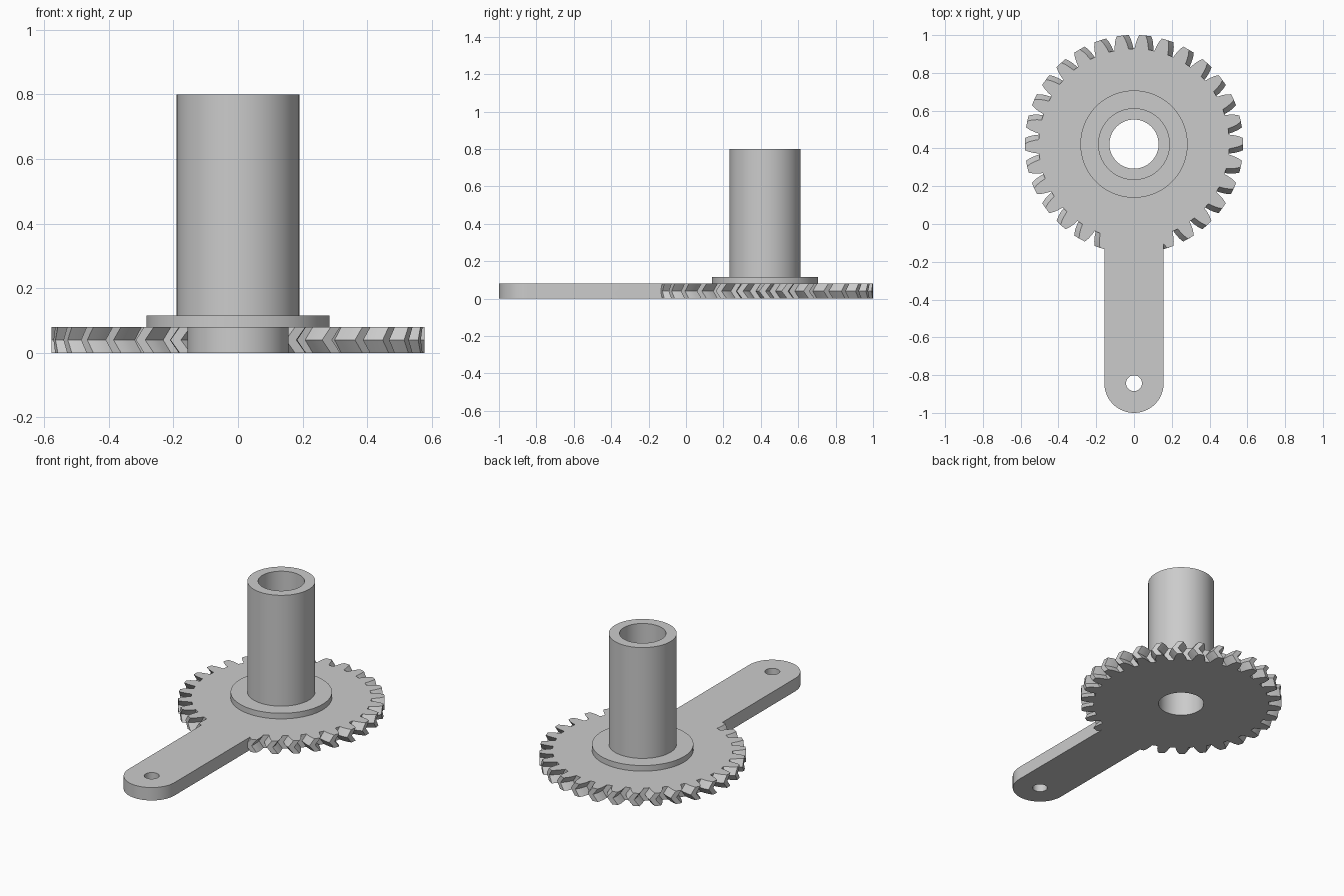
import bpy
import bmesh
from math import sin, cos, pi, radians

# Main dimensions
GEAR_Y = 0.423
TEETH = 30
PLATE = 0.08
BORE = 0.13
ARM_R = 0.157
ARM_Y = -1 + ARM_R
SEGMENTS = 96

cube = bpy.data.objects.get("Cube")
if cube:
    bpy.data.objects.remove(cube)

grey = bpy.data.materials.new("plain grey")
grey.use_nodes = True
grey.diffuse_color = (0.6, 0.6, 0.6, 1)
grey.node_tree.nodes["Principled BSDF"].inputs["Base Color"].default_value = (0.6, 0.6, 0.6, 1)


def stack(name, rings, caps=True):
    """Join rings of points with quads; cap the ends or close the stack on itself."""
    bm = bmesh.new()
    loops = [[bm.verts.new(p) for p in ring] for ring in rings]
    pairs = list(zip(loops, loops[1:]))
    if caps:
        bm.faces.new(loops[0])
        bm.faces.new(loops[-1])
    else:
        pairs.append((loops[-1], loops[0]))
    for low, high in pairs:
        for i in range(len(low)):
            j = (i + 1) % len(low)
            bm.faces.new((low[i], low[j], high[j], high[i]))
    bmesh.ops.recalc_face_normals(bm, faces=bm.faces)
    mesh = bpy.data.meshes.new(name)
    bm.to_mesh(mesh)
    bm.free()
    mesh.materials.append(grey)
    obj = bpy.data.objects.new(name, mesh)
    bpy.context.collection.objects.link(obj)
    return obj


def circle(r, y, z):
    angles = [2 * pi * i / SEGMENTS for i in range(SEGMENTS)]
    return [(r * cos(a), y + r * sin(a), z) for a in angles]


def select(obj):
    bpy.ops.object.select_all(action='DESELECT')
    obj.select_set(True)
    bpy.context.view_layer.objects.active = obj


def combine(obj, tool, operation):
    select(obj)
    mod = obj.modifiers.new(operation.title(), 'BOOLEAN')
    mod.operation = operation
    mod.solver = 'EXACT'
    mod.object = tool
    bpy.ops.object.modifier_apply(modifier=mod.name)
    bpy.data.objects.remove(tool)


def smooth(obj):
    select(obj)
    bpy.ops.object.shade_smooth_by_angle(angle=radians(30))


# Herringbone gear: tooth outline as (radius, half angle), twisted at mid height
FLANK = [(0.505, 4.2), (0.53, 3.6), (0.555, 2.8), (0.578, 1.7)]
TOOTH = [(r, -a) for r, a in FLANK] + [(r, a) for r, a in reversed(FLANK)]


def gear_ring(z, twist):
    ring = []
    for t in range(TEETH):
        for r, a in TOOTH:
            angle = radians(360 / TEETH * t + a + twist)
            ring.append((r * cos(angle), GEAR_Y + r * sin(angle), z))
    return ring


gear = stack("gear_with_arm", [gear_ring(0, 1.5), gear_ring(PLATE / 2, -1.5),
                               gear_ring(PLATE, 1.5)])


# Arm with a rounded end, running into the gear
def arm_ring(z):
    half = SEGMENTS // 2
    end = [(ARM_R * cos(pi + pi * i / half), ARM_Y + ARM_R * sin(pi + pi * i / half), z)
           for i in range(half + 1)]
    return end + [(ARM_R, 0.1, z), (-ARM_R, 0.1, z)]


combine(gear, stack("arm", [arm_ring(0), arm_ring(PLATE)]), 'UNION')

# Bore and pin hole
for radius, y in [(BORE, GEAR_Y), (0.042, ARM_Y)]:
    cutter = stack("hole_cutter", [circle(radius, y, -0.1), circle(radius, y, 0.2)])
    combine(gear, cutter, 'DIFFERENCE')
smooth(gear)

# Flanged tube standing on the gear
PROFILE = [(BORE, PLATE), (0.284, PLATE), (0.284, 0.115),
           (0.19, 0.115), (0.19, 0.8), (BORE, 0.8)]
tube = stack("flanged_tube", [circle(r, GEAR_Y, z) for r, z in PROFILE], caps=False)
smooth(tube)
